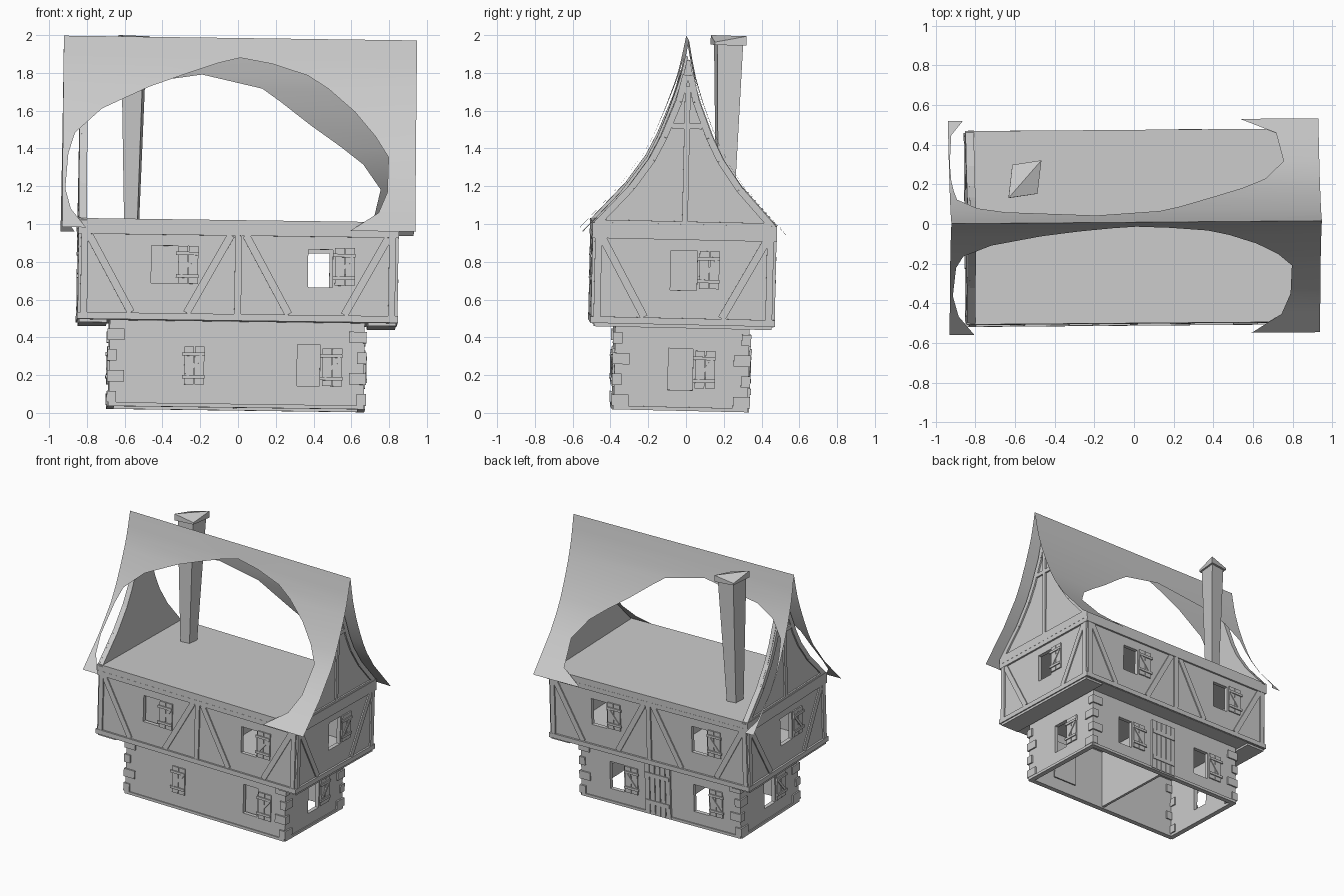
import bpy, bmesh
from mathutils import Matrix, Vector

if "Cube" in bpy.data.objects:
    bpy.data.objects.remove(bpy.data.objects["Cube"])

grey = bpy.data.materials.new("plain grey")
grey.use_nodes = True
grey.diffuse_color = (0.6, 0.6, 0.6, 1)
grey.node_tree.nodes["Principled BSDF"].inputs["Base Color"].default_value = (0.6, 0.6, 0.6, 1)

# The old house leans slightly: one transform shared by every part
LEAN = (Matrix.Translation((-0.013, -0.035, 0.0)) @ Matrix.Rotation(0.008, 4, 'Z')
        @ Matrix.Rotation(0.0135, 4, 'Y') @ Matrix.Rotation(-0.022, 4, 'X'))

LOWER = (0.675, 0.355)   # half sizes of each storey
UPPER = (0.835, 0.475)
SIDES = ("front", "back", "right", "left")


def finish(name, bm, thickness=0):
    bmesh.ops.recalc_face_normals(bm, faces=bm.faces)
    bm.transform(LEAN)
    mesh = bpy.data.meshes.new(name)
    bm.to_mesh(mesh)
    bm.free()
    mesh.materials.append(grey)
    obj = bpy.data.objects.new(name, mesh)
    bpy.context.collection.objects.link(obj)
    if thickness:
        mod = obj.modifiers.new("thickness", 'SOLIDIFY')
        mod.thickness = thickness
        mod.offset = 0
    return obj


def place(storey, side, u, z, out):
    hx, hy = storey
    return {"front": (u, -hy - out, z), "back": (u, hy + out, z),
            "right": (hx + out, u, z), "left": (-hx - out, u, z)}[side]


def hexa(bm, ring_a, ring_b):
    a = [bm.verts.new(p) for p in ring_a]
    b = [bm.verts.new(p) for p in ring_b]
    bm.faces.new(a)
    bm.faces.new(b)
    for i in range(4):
        j = (i + 1) % 4
        bm.faces.new((a[i], a[j], b[j], b[i]))


def box(bm, x0, x1, y0, y1, z0, z1):
    ring = [(x0, y0), (x1, y0), (x1, y1), (x0, y1)]
    hexa(bm, [(x, y, z0) for x, y in ring], [(x, y, z1) for x, y in ring])


def bar(bm, storey, side, start, end, width, low=0.0, high=0.012):
    """Timber laid on a wall between two (u, z) points."""
    p, q = Vector(start), Vector(end)
    d = (q - p).normalized() * width / 2
    n = Vector((-d.y, d.x))
    ring = (p + n, q + n, q - n, p - n)
    hexa(bm, [place(storey, side, c.x, c.y, low) for c in ring],
         [place(storey, side, c.x, c.y, high) for c in ring])


def wall(name, storey, side, z0, z1, windows):
    """Wall panel on a grid of cells with the window cells left out."""
    half = storey[0] if side in ("front", "back") else storey[1]
    us = sorted({-half, half} | {w[i] for w in windows for i in (0, 1)})
    zs = sorted({z0, z1} | {w[i] for w in windows for i in (2, 3)})
    bm = bmesh.new()
    grid = [[bm.verts.new(place(storey, side, u, z, -0.015)) for z in zs] for u in us]
    for i in range(len(us) - 1):
        for k in range(len(zs) - 1):
            u, z = (us[i] + us[i + 1]) / 2, (zs[k] + zs[k + 1]) / 2
            if not any(a < u < b and c < z < d for a, b, c, d in windows):
                bm.faces.new((grid[i][k], grid[i + 1][k], grid[i + 1][k + 1], grid[i][k + 1]))
    finish(name, bm, 0.03)


def shutter(name, storey, side, u, z, w=0.11, h=0.2):
    """Two boards, two hinge bars and a diagonal brace."""
    bm = bmesh.new()
    for k in (0.25, 0.75):
        bar(bm, storey, side, (u + w * k, z), (u + w * k, z + h), w * 0.46, 0, 0.01)
    for k in (0.2, 0.8):
        bar(bm, storey, side, (u - 0.01, z + h * k), (u + w, z + h * k), 0.018, 0.008, 0.018)
    bar(bm, storey, side, (u + 0.015, z + h * 0.25), (u + w - 0.015, z + h * 0.75), 0.018, 0.008, 0.016)
    finish(name, bm)


# Walls: window openings as (u0, u1, z0, z1), shutters by their lower edge
lower_windows = {"front": [(0.32, 0.44, 0.14, 0.36)],
                 "back": [(0.31, 0.43, 0.13, 0.34), (-0.41, -0.28, 0.13, 0.34)],
                 "right": [(-0.07, 0.06, 0.13, 0.35)], "left": [(-0.07, 0.06, 0.13, 0.35)]}
upper_windows = {"front": [(-0.46, -0.25, 0.67, 0.87), (0.37, 0.5, 0.66, 0.86)],
                 "back": [(0.36, 0.49, 0.66, 0.86), (-0.49, -0.36, 0.66, 0.86)],
                 "right": [(-0.07, 0.07, 0.66, 0.87), (0, 0, 0.66, 0.87)],
                 "left": [(-0.07, 0.07, 0.66, 0.87)]}
upper_windows["right"].pop()
lower_shutters = {"front": [-0.28, 0.45], "back": [0.19, -0.53], "right": [0.07], "left": [-0.19]}
upper_shutters = {"front": [-0.32, 0.51], "back": [0.24, -0.61], "right": [0.08], "left": [-0.19]}
for side in SIDES:
    wall("lower_wall_" + side, LOWER, side, 0.025, 0.48, lower_windows[side])
    wall("upper_wall_" + side, UPPER, side, 0.48, 0.97, upper_windows[side])
    for u in lower_shutters[side]:
        shutter("lower_shutter_" + side, LOWER, side, u, 0.14)
    for u in upper_shutters[side]:
        shutter("upper_shutter_" + side, UPPER, side, u, 0.67)

# Panes behind two front windows, and the inner cross walls
bm = bmesh.new()
box(bm, -0.5, -0.2, -0.43, -0.42, 0.62, 0.92)
box(bm, 0.28, 0.48, -0.31, -0.3, 0.1, 0.4)
finish("window_panes", bm)
bm = bmesh.new()
box(bm, -0.01, 0.01, -0.46, 0.46, 0.48, 0.97)
box(bm, -0.01, 0.01, -0.34, 0.34, 0.03, 0.48)
finish("inner_walls", bm)

# Floors
bm = bmesh.new()
box(bm, -0.84, 0.84, -0.48, 0.48, 0.475, 0.495)
for s in (-1, 1):
    box(bm, min(s * 0.69, s * 0.84), max(s * 0.69, s * 0.84), -0.47, 0.47, 0.46, 0.475)
finish("upper_floor", bm)
bm = bmesh.new()
box(bm, -0.85, 0.85, -0.488, 0.488, 0.96, 1.01)
finish("attic_floor", bm)

# Timber frame of the upper storey
bm = bmesh.new()
for side in SIDES:
    long_side = side in ("front", "back")
    half = UPPER[0] if long_side else UPPER[1]
    for z, w in ((0.495, 0.035), (0.945, 0.035)):
        bar(bm, UPPER, side, (-half - 0.014, z), (half + 0.014, z), w, 0, 0.014)
    for u in ([-half + 0.02, 0, half - 0.02] if long_side else [-half + 0.02, half - 0.02]):
        bar(bm, UPPER, side, (u, 0.5), (u, 0.94), 0.036)
    bays = [(-half, 0), (0, half)] if long_side else [(-half, half)]
    for a, b in bays:
        bar(bm, UPPER, side, (a + 0.04, 0.93), (a + 0.27, 0.515), 0.04, 0, 0.009)
        bar(bm, UPPER, side, (b - 0.04, 0.93), (b - 0.27, 0.515), 0.04, 0, 0.009)
finish("timber_frame", bm)

# Corner stones and footing of the lower storey
bm = bmesh.new()
for sx in (-1, 1):
    for sy in (-1, 1):
        for k in range(4):
            lx, ly = (0.09, 0.05) if k % 2 else (0.05, 0.09)
            cx, cy, z = sx * (0.686 - lx / 2), sy * (0.366 - ly / 2), 0.04 + k * 0.11
            box(bm, cx - lx / 2, cx + lx / 2, cy - ly / 2, cy + ly / 2, z, z + 0.06)
finish("corner_stones", bm)
bm = bmesh.new()
for side in SIDES:
    half = LOWER[0] if side in ("front", "back") else LOWER[1]
    bar(bm, LOWER, side, (-half, 0.03), (half, 0.03), 0.02, -0.03, 0.008)
finish("footing", bm)

# Plank door at the back
bm = bmesh.new()
for k in range(5):
    u = -0.07 + k * 0.044
    bar(bm, LOWER, "back", (u, 0.03), (u, 0.42), 0.038, 0, 0.014)
for z in (0.12, 0.33):
    bar(bm, LOWER, "back", (-0.08, z), (0.12, z), 0.03, 0.01, 0.02)
finish("door", bm)

# Swept roof: half width by height
CURVE = [(0.96, 0.54), (1.08, 0.43), (1.2, 0.32), (1.35, 0.215), (1.47, 0.155),
         (1.66, 0.08), (1.8, 0.037), (1.88, 0.02), (1.985, 0.0)]


def half_width(z):
    for (z0, w0), (z1, w1) in zip(CURVE, CURVE[1:]):
        if z <= z1:
            return w0 + (w1 - w0) * (z - z0) / (z1 - z0)
    return 0.0


# Each roof side is torn open: height, left rim, right rim
front_rim = [(0.96, -0.81, 0.59), (1.06, -0.89, 0.74), (1.17, -0.92, 0.785), (1.36, -0.905, 0.79),
             (1.47, -0.87, 0.72), (1.6, -0.73, 0.61), (1.72, -0.48, 0.47), (1.79, -0.29, 0.36),
             (1.85, -0.12, 0.17), (1.88, 0, 0), (1.985, 0, 0)]
back_rim = [(0.96, -0.86, 0.54), (1.04, -0.92, 0.72), (1.2, -0.93, 0.755), (1.33, -0.925, 0.66),
            (1.42, -0.915, 0.54), (1.53, -0.9, 0.38), (1.65, -0.8, 0.22), (1.72, -0.66, 0.12),
            (1.79, -0.2, -0.2), (1.88, -0.2, -0.2), (1.985, -0.2, -0.2)]
for name, sy, rim in (("roof_front", -1, front_rim), ("roof_back", 1, back_rim)):
    bm = bmesh.new()
    for edge, col in ((-0.935, 1), (0.935, 2)):
        rows = [[bm.verts.new((x, sy * half_width(r[0]), r[0])) for x in (edge, r[col])] for r in rim]
        for a, b in zip(rows, rows[1:]):
            bm.faces.new((a[0], a[1], b[1], b[0]))
    bmesh.ops.remove_doubles(bm, verts=bm.verts, dist=0.0005)
    roof = finish(name, bm)
    bpy.ops.object.select_all(action='DESELECT')
    roof.select_set(True)
    bpy.context.view_layer.objects.active = roof
    bpy.ops.object.shade_smooth_by_angle()

# Gables with curved rakes, post and cross bars
levels = [1.0, 1.08, 1.2, 1.35, 1.47, 1.66, 1.8, 1.88]
for name, side, sx in (("gable_right", "right", 1), ("gable_left", "left", -1)):
    bm = bmesh.new()
    rows = [[bm.verts.new((sx * 0.82, s * max(half_width(z) - 0.012, 0.005), z)) for s in (-1, 1)]
            for z in levels]
    for a, b in zip(rows, rows[1:]):
        bm.faces.new((a[0], a[1], b[1], b[0]))
    finish(name, bm, 0.03)
    bm = bmesh.new()
    for s in (-1, 1):
        pts = [(s * (half_width(z) - 0.035), z) for z in levels[:-2]] + [(s * 0.012, 1.8)]
        for p, q in zip(pts, pts[1:]):
            bar(bm, UPPER, side, p, q, 0.035)
    bar(bm, UPPER, side, (0, 1.0), (0, 1.74), 0.03)
    bar(bm, UPPER, side, (-0.08, 1.53), (0.08, 1.53), 0.03)
    bar(bm, UPPER, side, (-0.46, 1.01), (0.46, 1.01), 0.03)
    finish(name + "_timber", bm)

# Chimney widening upwards, with a folded cap
bm = bmesh.new()
shape = [(0.08, 0.09), (-0.06, 0.07), (-0.08, -0.09), (0.06, -0.07)]


def ring(scale, z_a, z_b):
    return [(-0.562 + x * scale, 0.222 + y * scale, z) for (x, y), z in zip(shape, (z_a, z_b) * 2)]


hexa(bm, ring(0.5, 1.0, 1.0), ring(0.85, 1.95, 1.95))
finish("chimney", bm)
bm = bmesh.new()
hexa(bm, ring(1.05, 1.945, 1.945), ring(1.05, 1.995, 1.96))
bmesh.ops.connect_verts(bm, verts=[v for v in bm.verts if v.co.z > 1.99])
finish("chimney_cap", bm)
